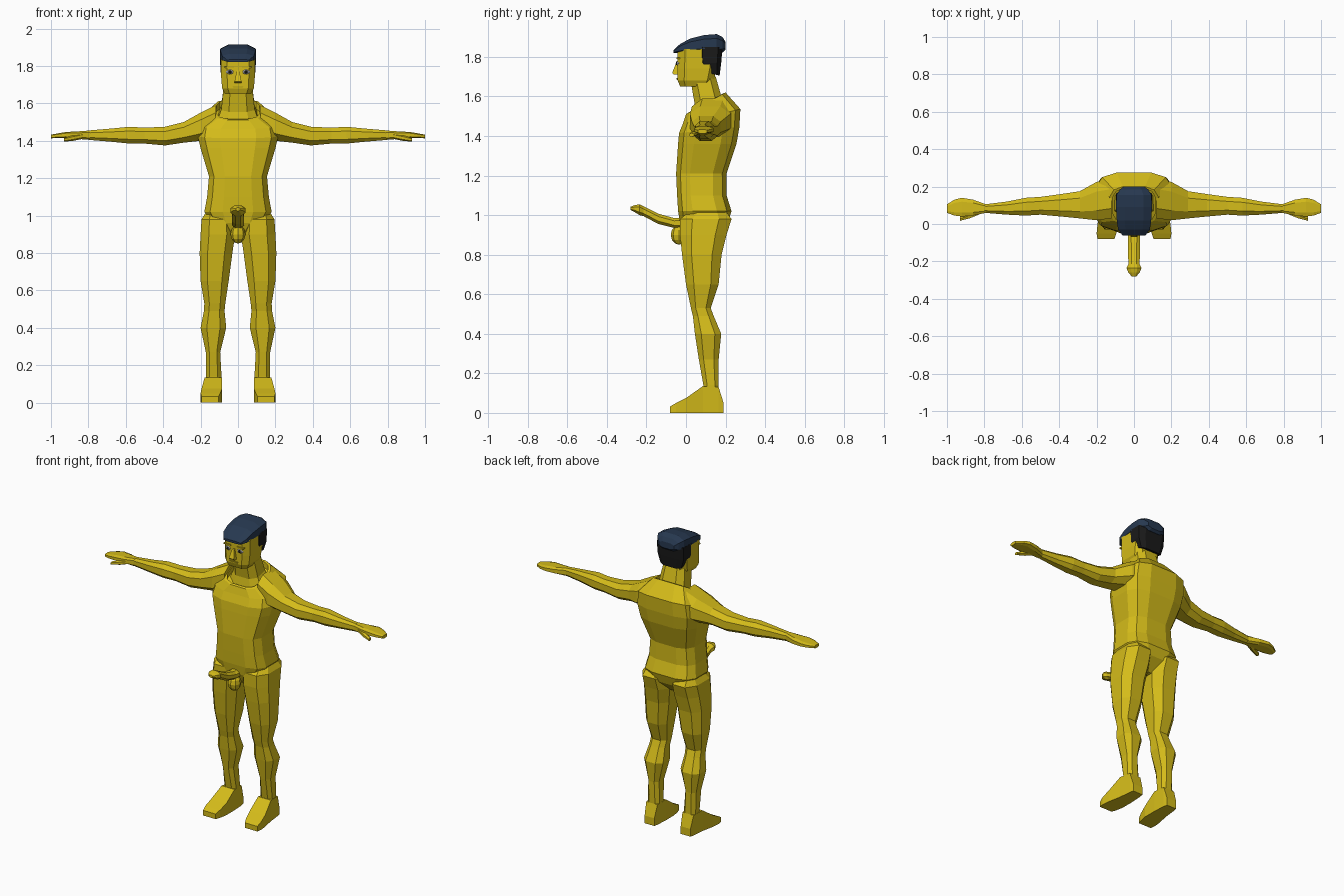
import bpy, bmesh
from math import sin, cos, pi


def material(name, r, g, b):
    m = bpy.data.materials.new(name)
    m.diffuse_color = (r, g, b, 1)
    return m


SKIN = material("yellow", 0.66, 0.50, 0.01)
NAVY = material("navy", 0.02, 0.04, 0.08)
BLACK = material("black", 0.01, 0.01, 0.01)
WHITE = material("white", 0.8, 0.8, 0.8)


def finish(name, bm, mat, mirror=False):
    bmesh.ops.recalc_face_normals(bm, faces=bm.faces)
    me = bpy.data.meshes.new(name)
    bm.to_mesh(me)
    bm.free()
    me.materials.append(mat)
    ob = bpy.data.objects.new(name, me)
    bpy.context.collection.objects.link(ob)
    if mirror:
        mod = ob.modifiers.new("mirror", 'MIRROR')
        mod.use_mirror_merge = False
    return ob


def loft(name, axis, rings, n=8, e=0.7, mat=SKIN, mirror=False):
    """Skin rings (t, a0, a1, b0, b1[, tilt of t along b]) set along an axis."""
    bm = bmesh.new()
    angles = [2 * pi * (i + 0.5) / n for i in range(n)]
    power = lambda v: (abs(v) ** e) * (1 if v > 0 else -1) if abs(v) > 1e-6 else 0
    unit = [(power(cos(a)), power(sin(a))) for a in angles]
    mu, mv = max(u for u, v in unit), max(v for u, v in unit)
    loops = []
    for t, a0, a1, b0, b1, *tilt in rings:
        loop = []
        for u, v in unit:
            a = (a0 + a1) / 2 + u / mu * (a1 - a0) / 2
            b = (b0 + b1) / 2 + v / mv * (b1 - b0) / 2
            w = t + (tilt[0] * v / mv * (b1 - b0) / 2 if tilt else 0)
            loop.append(bm.verts.new({'x': (w, a, b), 'y': (a, w, b), 'z': (a, b, w)}[axis]))
        loops.append(loop)
    for p, q in zip(loops, loops[1:]):
        for i in range(n):
            j = (i + 1) % n
            bm.faces.new((p[i], p[j], q[j], q[i]))
    bm.faces.new(loops[0])
    bm.faces.new(loops[-1])
    return finish(name, bm, mat, mirror)


def ball(name, pos, size, mat, mirror=False):
    bm = bmesh.new()
    bmesh.ops.create_uvsphere(bm, u_segments=8, v_segments=6, radius=1)
    bmesh.ops.scale(bm, vec=size, verts=bm.verts)
    bmesh.ops.translate(bm, vec=pos, verts=bm.verts)
    return finish(name, bm, mat, mirror)


# Torso with a tilted, recessed collar and a tapered crotch
loft("torso", 'z', [
    (0.89, -0.04, 0.04, 0.0, 0.14),
    (0.96, -0.14, 0.14, -0.03, 0.21),
    (1.02, -0.18, 0.18, -0.04, 0.23),
    (1.10, -0.165, 0.165, -0.045, 0.205),
    (1.21, -0.155, 0.155, -0.05, 0.205),
    (1.36, -0.20, 0.20, -0.04, 0.255),
    (1.43, -0.215, 0.215, -0.035, 0.27, 0.1),
    (1.50, -0.205, 0.205, -0.015, 0.275, 0.25),
    (1.565, -0.13, 0.13, 0.0, 0.20, 0.55),
    (1.567, -0.115, 0.115, 0.01, 0.19, 0.55),
    (1.535, -0.115, 0.115, 0.01, 0.19, 0.5)], 12, 0.6)

# Neck
loft("neck", 'z', [
    (1.50, -0.12, 0.12, 0.03, 0.20, 0.4),
    (1.575, -0.09, 0.09, 0.045, 0.18, 0.3),
    (1.70, -0.075, 0.075, 0.02, 0.15)], 8, 0.7)

# Arms, hands and thumbs
loft("arm", 'x', [
    (0.12, 0.03, 0.24, 1.43, 1.59),
    (0.20, 0.02, 0.225, 1.40, 1.55),
    (0.29, 0.03, 0.175, 1.39, 1.50),
    (0.39, 0.04, 0.16, 1.375, 1.475),
    (0.50, 0.05, 0.145, 1.385, 1.47),
    (0.58, 0.045, 0.14, 1.385, 1.475),
    (0.68, 0.05, 0.12, 1.395, 1.465),
    (0.80, 0.06, 0.105, 1.405, 1.455)], 8, 0.8, mirror=True)
loft("hand", 'x', [
    (0.79, 0.06, 0.105, 1.405, 1.455),
    (0.86, 0.045, 0.13, 1.41, 1.45),
    (0.92, 0.04, 0.14, 1.415, 1.447),
    (0.96, 0.045, 0.13, 1.415, 1.44),
    (1.0, 0.06, 0.105, 1.413, 1.433)], 8, 0.6, mirror=True)
loft("thumb", 'x', [
    (0.83, 0.05, 0.09, 1.41, 1.44),
    (0.88, 0.03, 0.06, 1.40, 1.43),
    (0.93, 0.017, 0.04, 1.395, 1.415)], 6, 1, mirror=True)

# Legs and feet
loft("leg", 'z', [
    (1.02, 0.07, 0.17, 0.02, 0.20),
    (0.98, 0.02, 0.195, -0.03, 0.23),
    (0.90, 0.015, 0.20, -0.03, 0.205),
    (0.80, 0.03, 0.205, -0.02, 0.18),
    (0.65, 0.05, 0.20, 0.0, 0.165),
    (0.53, 0.068, 0.18, 0.025, 0.125),
    (0.49, 0.072, 0.182, 0.035, 0.14),
    (0.40, 0.063, 0.20, 0.045, 0.178),
    (0.27, 0.095, 0.172, 0.065, 0.165),
    (0.14, 0.088, 0.172, 0.088, 0.165),
    (0.08, 0.09, 0.17, 0.09, 0.165)], 8, 0.75, mirror=True)
loft("foot", 'y', [
    (0.19, 0.095, 0.165, 0.0, 0.05),
    (0.165, 0.09, 0.17, 0.0, 0.13),
    (0.085, 0.085, 0.178, 0.0, 0.135),
    (0.0, 0.085, 0.195, 0.0, 0.075),
    (-0.05, 0.095, 0.20, 0.0, 0.05),
    (-0.08, 0.105, 0.195, 0.0, 0.033)], 4, 1, mirror=True)

# Groin anatomy
loft("groin_shaft", 'y', [
    (0.02, -0.033, 0.033, 0.93, 0.99),
    (-0.06, -0.033, 0.033, 0.935, 0.985),
    (-0.14, -0.032, 0.032, 0.955, 1.007),
    (-0.215, -0.03, 0.03, 0.995, 1.045),
    (-0.235, -0.04, 0.04, 1.0, 1.055),
    (-0.26, -0.03, 0.03, 1.015, 1.05),
    (-0.28, -0.012, 0.012, 1.025, 1.042)], 8, 0.9)
ball("groin_sack", (0, -0.035, 0.90), (0.04, 0.042, 0.05), SKIN)

# Head
loft("head", 'z', [
    (1.65, -0.07, 0.07, -0.03, 0.12),
    (1.68, -0.085, 0.085, -0.042, 0.14),
    (1.74, -0.09, 0.09, -0.042, 0.155),
    (1.84, -0.092, 0.092, -0.042, 0.165)], 8, 0.5)
loft("nose", 'z', [
    (1.71, -0.02, 0.02, -0.06, -0.03),
    (1.718, -0.018, 0.018, -0.07, -0.03),
    (1.775, -0.007, 0.007, -0.048, -0.03)], 4, 1)
loft("mouth", 'z', [
    (1.683, -0.025, 0.025, -0.046, -0.03),
    (1.693, -0.03, 0.03, -0.048, -0.03)], 4, 1)
ball("eye", (0.043, -0.037, 1.768), (0.022, 0.012, 0.014), WHITE, True)
ball("pupil", (0.043, -0.046, 1.768), (0.009, 0.006, 0.010), BLACK, True)
loft("eyebrow", 'z', [
    (1.788, 0.02, 0.07, -0.047, -0.03),
    (1.796, 0.022, 0.072, -0.048, -0.03)], 4, 1, mirror=True)

# Hair at the back of the head
loft("hair", 'z', [
    (1.715, -0.075, 0.075, 0.09, 0.17, -0.25),
    (1.77, -0.094, 0.094, 0.065, 0.178),
    (1.85, -0.096, 0.096, 0.06, 0.185)], 8, 0.5, BLACK)

# Flat cap sloping down to the brow
loft("cap", 'y', [
    (-0.062, -0.06, 0.06, 1.82, 1.835),
    (-0.03, -0.085, 0.085, 1.82, 1.865),
    (0.02, -0.092, 0.092, 1.82, 1.892),
    (0.09, -0.096, 0.096, 1.82, 1.91),
    (0.155, -0.094, 0.094, 1.82, 1.915),
    (0.185, -0.075, 0.075, 1.822, 1.90),
    (0.20, -0.055, 0.055, 1.835, 1.875)], 8, 0.7, NAVY)
